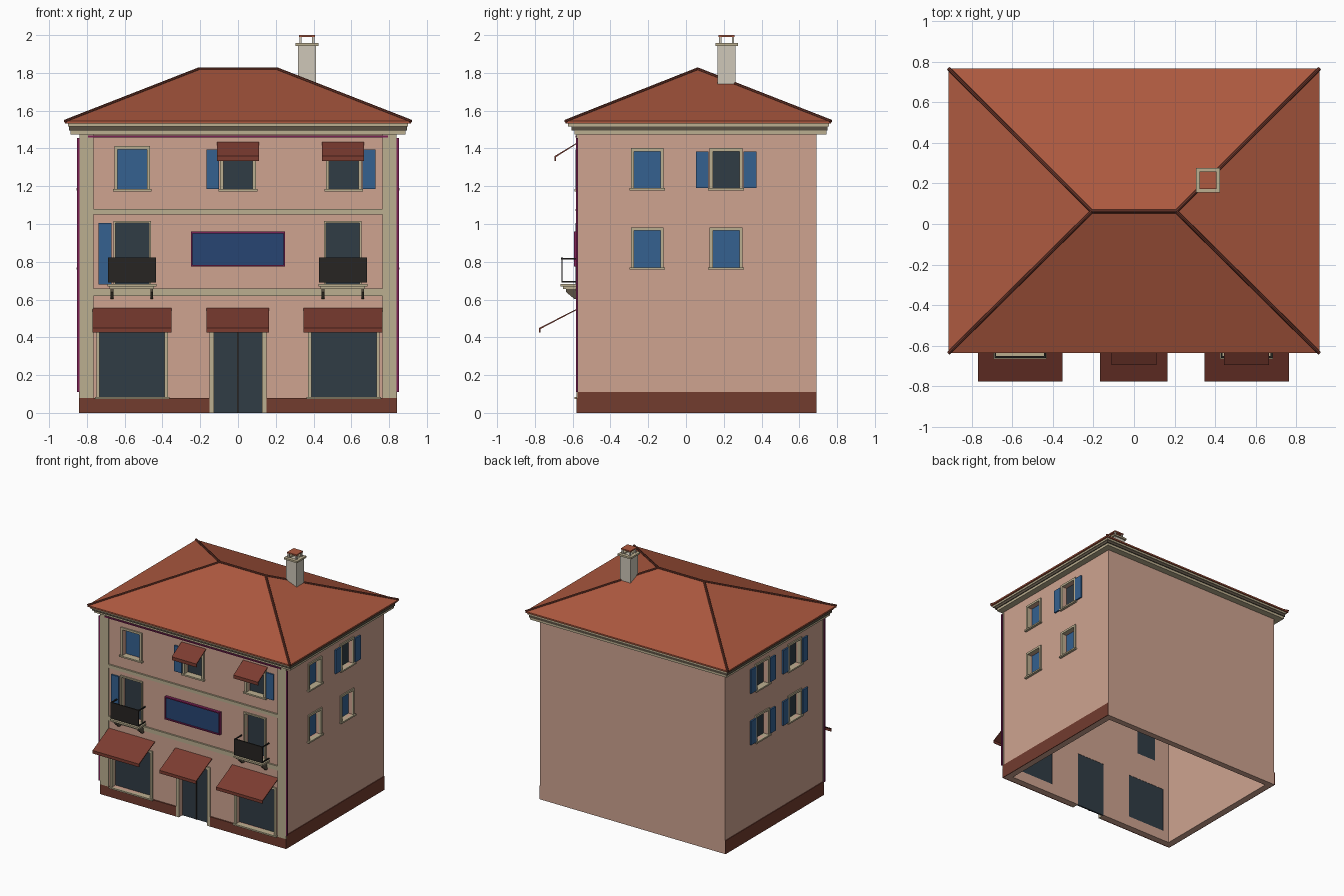
import bpy, bmesh
from mathutils import Vector

if "Cube" in bpy.data.objects:
    bpy.data.objects.remove(bpy.data.objects["Cube"])

def mat(name, *c):
    m = bpy.data.materials.new(name)
    m.diffuse_color = (*c, 1)
    m.use_nodes = True
    m.node_tree.nodes["Principled BSDF"].inputs["Base Color"].default_value = m.diffuse_color
    return m

WALL = mat("plaster", 0.62, 0.37, 0.28)
STONE = mat("stone", 0.50, 0.43, 0.28)
BRICK = mat("plinth_brown", 0.17, 0.045, 0.028)
TILE = mat("roof_tile", 0.42, 0.10, 0.05)
RIDGE = mat("ridge_tile", 0.16, 0.04, 0.025)
AWN = mat("awning_cloth", 0.20, 0.045, 0.03)
GLASS = mat("dark_glass", 0.03, 0.045, 0.06)
BLUE = mat("shutter_blue", 0.035, 0.12, 0.28)
NAVY = mat("sign_blue", 0.02, 0.06, 0.17)
IRON = mat("iron", 0.02, 0.018, 0.016)
GUTTER = mat("gutter", 0.10, 0.08, 0.055)
NEON = mat("magenta_trim", 0.20, 0.015, 0.09)
PALE = mat("chimney_render", 0.62, 0.57, 0.48)

W, YF, YB, TOP, T = 0.835, -0.57, 0.69, 1.50, 0.05

def finish(name, bm, m):
    bmesh.ops.recalc_face_normals(bm, faces=bm.faces)
    me = bpy.data.meshes.new(name)
    bm.to_mesh(me)
    bm.free()
    o = bpy.data.objects.new(name, me)
    bpy.context.collection.objects.link(o)
    if m:
        me.materials.append(m)
    return o

def boxes(name, m, *bs):
    """One object from boxes given as (x0, x1, y0, y1, z0, z1)."""
    bm = bmesh.new()
    for x0, x1, y0, y1, z0, z1 in bs:
        vs = bmesh.ops.create_cube(bm, size=1)["verts"]
        for v in vs:
            v.co = ((x0 + x1) / 2 + v.co.x * (x1 - x0), (y0 + y1) / 2 + v.co.y * (y1 - y0),
                    (z0 + z1) / 2 + v.co.z * (z1 - z0))
    return finish(name, bm, m)

def on(side, u0, u1, d0, d1, z0, z1):
    """Box on a wall: u along the wall, d outwards from it."""
    if side == "front":
        return (u0, u1, YF - d1, YF - d0, z0, z1)
    if side == "right":
        return (W + d0, W + d1, u0, u1, z0, z1)
    return (-W - d1, -W - d0, u0, u1, z0, z1)

def prism(name, m, prof, x0, x1):
    """Extrude a (y, z) profile along x."""
    bm = bmesh.new()
    f = bm.faces.new([bm.verts.new((x0, y, z)) for y, z in prof])
    r = bmesh.ops.extrude_face_region(bm, geom=[f])
    bmesh.ops.translate(bm, vec=(x1 - x0, 0, 0), verts=[v for v in r["geom"] if isinstance(v, bmesh.types.BMVert)])
    return finish(name, bm, m)

holes = []

def opening(name, side, u0, u1, z0, z1, shutters="", closed=False, sill=True, frame=0.017):
    """Hole, pane, stone frame, sill and shutters of one opening."""
    holes.append(on(side, u0, u1, -0.1, 0.1, z0 - (0.05 if z0 == 0 else 0), z1))
    boxes(name + ("_closed_shutter" if closed else "_glass"), BLUE if closed else GLASS,
          on(side, u0, u1, -0.048, -0.035, z0, z1))
    f = frame
    boxes(name + "_frame", STONE, on(side, u0 - f, u0, -0.02, 0.01, z0, z1),
          on(side, u1, u1 + f, -0.02, 0.01, z0, z1), on(side, u0 - f, u1 + f, -0.02, 0.01, z1, z1 + f))
    if sill:
        boxes(name + "_sill", STONE, on(side, u0 - 0.025, u1 + 0.025, -0.035, 0.02, z0 - 0.012, z0))
    for s in shutters:
        a, b = (u0 - 0.09, u0 - 0.022) if s == "L" else (u1 + 0.022, u1 + 0.09)
        boxes(name + "_shutter_" + s, BLUE, on(side, a, b, 0.002, 0.014, z0, z1))

# Front openings
for n, u, sh, cl in (("left", -0.56, "", True), ("middle", 0, "L", False), ("right", 0.56, "R", False)):
    opening(f"top_{n}_window", "front", u - 0.078, u + 0.078, 1.185, 1.395, sh, cl)
for n, u, sh in (("left", -0.56, "L"), ("right", 0.555, "")):
    opening(f"balcony_{n}_door", "front", u - 0.088, u + 0.088, 0.68, 1.005, sh, sill=False, frame=0.012)
for n, u in (("left", -0.56), ("right", 0.56)):
    opening(f"shop_{n}_window", "front", u - 0.172, u + 0.172, 0.085, 0.455)
opening("entrance", "front", -0.128, 0.128, 0, 0.455, sill=False, frame=0.024)
boxes("entrance_door_stile", IRON, on("front", -0.004, 0.004, -0.036, -0.028, 0, 0.455))

# Side openings
for side in ("right", "left"):
    for u in (-0.205, 0.212):
        for z in (0.77, 1.19):
            plain = side == "right" and not (u > 0 and z > 1)
            opening(f"{side}_window", side, u - 0.07, u + 0.07, z, z + 0.195,
                    "" if plain else "LR", plain)

# Hollow walls with the openings cut through
walls = boxes("walls", WALL, (-W, W, YF, YB, 0, TOP))
room = boxes("room_cutter", None, (-W + T, W - T, YF + T, YB - T, -0.1, TOP + 0.1))
cut = boxes("opening_cutter", None, *holes)
bpy.context.view_layer.objects.active = walls
for c in (room, cut):
    c.hide_render = True
    md = walls.modifiers.new("cut", "BOOLEAN")
    md.object, md.operation, md.solver = c, "DIFFERENCE", "EXACT"
    bpy.ops.object.modifier_apply(modifier=md.name)
for c in (room, cut):
    bpy.data.objects.remove(c)

# Plinth, pilasters and string courses
boxes("front_plinth", BRICK, on("front", -0.84, -0.152, 0, 0.01, 0, 0.08), on("front", 0.152, 0.84, 0, 0.01, 0, 0.08))
boxes("side_plinths", BRICK, *[on(s, -0.575, YB, 0, 0.006, 0, 0.11) for s in ("left", "right")])
boxes("pilasters", STONE, on("front", -0.84, -0.765, 0, 0.01, 0.08, 1.48), on("front", 0.765, 0.84, 0, 0.01, 0.08, 1.48))
boxes("string_courses", STONE, *[on("front", -0.765, 0.765, 0, d, a, b) for d, a, b in
      ((0.008, 0.62, 0.645), (0.014, 0.645, 0.658), (0.008, 1.05, 1.07), (0.014, 1.07, 1.08))])

# Stepped cornice with a dark gutter layer
for n, m, o, fr, z0, z1 in (("lower", STONE, 0.053, 0.02, 1.475, 1.495), ("gutter", GUTTER, 0.06, 0.035, 1.495, 1.517),
                            ("upper", STONE, 0.066, 0.055, 1.517, 1.54)):
    boxes("cornice_" + n, m, (-W - o, W + o, YF - fr, YF, z0, z1), (-W - o, W + o, YB, YB + o, z0, z1),
          (-W - o, -W, YF, YB, z0, z1), (W, W + o, YF, YB, z0, z1))

# Hipped roof
EX, EY0, EY1, RX, RY, ZR = 0.915, -0.637, 0.767, 0.208, 0.062, 1.82
bm = bmesh.new()
eave = [(-EX, EY0), (EX, EY0), (EX, EY1), (-EX, EY1)]
lo = [bm.verts.new((x, y, 1.532)) for x, y in eave]
hi = [bm.verts.new((x, y, 1.544)) for x, y in eave]
l, r = bm.verts.new((-RX, RY, ZR)), bm.verts.new((RX, RY, ZR))
bm.faces.new(lo)
for i in range(4):
    j = (i + 1) % 4
    bm.faces.new((lo[i], lo[j], hi[j], hi[i]))
for f in ((hi[0], hi[1], r, l), (hi[1], hi[2], r), (hi[2], hi[3], l, r), (hi[3], hi[0], l)):
    bm.faces.new(f)
finish("roof", bm, TILE)

# Ridge and hip tiles
bm = bmesh.new()
ends = {s: Vector((s * RX, RY, ZR)) for s in (-1, 1)}
runs = [(ends[-1], ends[1])] + [(Vector((s * EX, y, 1.544)), ends[s]) for s in (-1, 1) for y in (EY0, EY1)]
for a, b in runs:
    d = b - a
    vs = bmesh.ops.create_cone(bm, cap_ends=True, segments=8, radius1=0.009, radius2=0.009, depth=d.length)["verts"]
    q = d.to_track_quat("Z", "Y")
    for v in vs:
        v.co = q @ v.co + (a + b) / 2
finish("ridge_tiles", bm, RIDGE)

# Chimney with a pierced cap
cx, cy = 0.365, 0.215
def sq(h, z0, z1):
    return (cx - h, cx + h, cy - h, cy + h, z0, z1)
def ring(h, t, z0, z1):
    return [(cx - h, cx + h, cy + s * (h - t / 2) - t / 2, cy + s * (h - t / 2) + t / 2, z0, z1) for s in (-1, 1)] + \
           [(cx + s * (h - t / 2) - t / 2, cx + s * (h - t / 2) + t / 2, cy - h + t, cy + h - t, z0, z1) for s in (-1, 1)]
boxes("chimney_shaft", PALE, sq(0.048, 1.735, 1.945))
boxes("chimney_collar", STONE, *ring(0.06, 0.03, 1.943, 1.957))
boxes("chimney_posts", PALE, *[(cx + a * 0.034 - 0.006, cx + a * 0.034 + 0.006, cy + b * 0.034 - 0.006,
      cy + b * 0.034 + 0.006, 1.945, 1.993) for a in (-1, 1) for b in (-1, 1)])
boxes("chimney_cap", TILE, sq(0.043, 1.99, 2.0))

# Awnings: sloping cloth with a hanging valance
def awning(name, x0, x1, zt, zl, zb, yo):
    t = 0.006
    prism(name, AWN, [(YF, zt), (yo, zl), (yo, zb), (yo + t, zb), (yo + t, zl - t), (YF, zt - t)], x0, x1)
for n, a, b in (("left", -0.77, -0.352), ("middle", -0.167, 0.165), ("right", 0.347, 0.765)):
    awning(f"shop_awning_{n}", a, b, 0.555, 0.45, 0.425, -0.777)
for n, a, b in (("middle", -0.112, 0.11), ("right", 0.445, 0.667)):
    awning(f"window_awning_{n}", a, b, 1.435, 1.36, 1.333, -0.695)

# Balconies: slab, brackets and iron railing
for n, c in (("left", -0.562), ("right", 0.555)):
    h, y = 0.127, -0.66
    boxes(f"balcony_{n}_slab", STONE, (c - h - 0.003, c + h + 0.003, y - 0.005, YF, 0.668, 0.682),
          (c - h + 0.01, c + h - 0.01, y + 0.01, YF, 0.655, 0.668))
    for s in (-1, 1):
        x = c + s * 0.105
        prism(f"balcony_{n}_bracket", GUTTER, [(YF, 0.655), (-0.635, 0.655), (-0.635, 0.64), (-0.59, 0.602), (YF, 0.602)],
              x - 0.007, x + 0.007)
    boxes(f"balcony_{n}_railing", IRON, (c - h, c + h, y, y + 0.006, 0.69, 0.815),
          (c - h, c + h, y - 0.002, y + 0.008, 0.812, 0.822),
          *[(c + s * (h - 0.004) - 0.004, c + s * (h - 0.004) + 0.004, y, YF, z, z + 0.008)
            for s in (-1, 1) for z in (0.69, 0.813)])

# Sign panel with magenta surround, and magenta edge strips
boxes("sign_panel", NAVY, on("front", -0.24, 0.24, 0, 0.014, 0.783, 0.952))
boxes("sign_surround", NEON, *[on("front", -0.248, 0.248, 0, 0.024, z, z + 0.009) for z in (0.775, 0.951)],
      *[on("front", x, x + 0.008, 0, 0.024, 0.784, 0.951) for x in (-0.248, 0.24)])
boxes("edge_strips", NEON, on("front", -0.795, 0.795, 0.008, 0.016, 1.458, 1.468),
      *[(s * 0.846 - 0.006, s * 0.846 + 0.006, -0.583, -0.573, 0.11, 1.455) for s in (-1, 1)])
